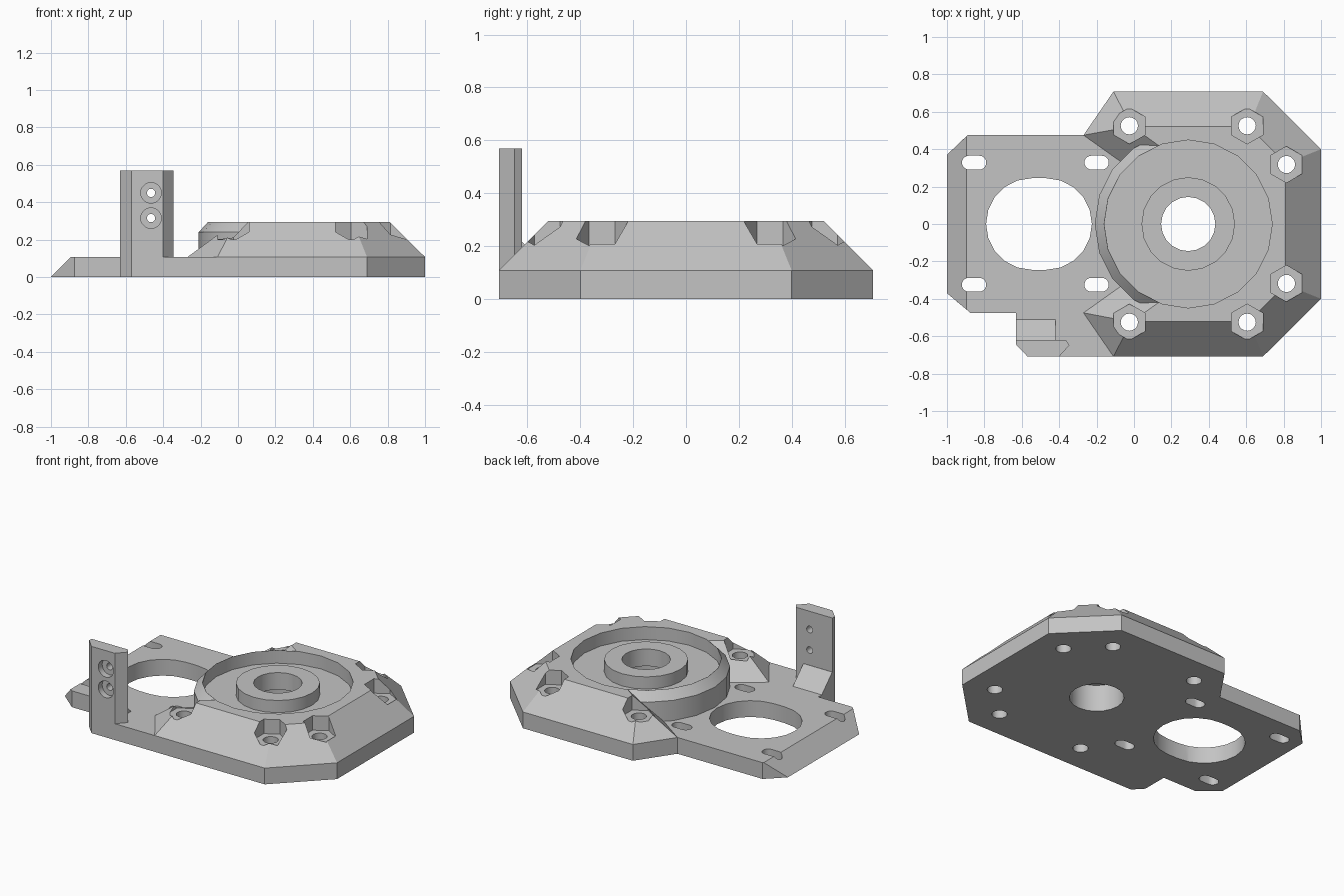
import bpy, bmesh, math

if "Cube" in bpy.data.objects:
    bpy.data.objects.remove(bpy.data.objects["Cube"], do_unlink=True)

grey = bpy.data.materials.new("plain grey")
grey.use_nodes = True
grey.diffuse_color = (0.55, 0.55, 0.55, 1)
grey.node_tree.nodes["Principled BSDF"].inputs["Base Color"].default_value = (0.55, 0.55, 0.55, 1)

PLATE, TOP, FLOOR = 0.107, 0.295, 0.21
CX = 0.29      # bearing seat centre


def loft(name, layers):
    """Closed solid through outlines given as (z, points)."""
    bm = bmesh.new()
    rings = [[bm.verts.new((x, y, z)) for x, y in pts] for z, pts in layers]
    n = len(rings[0])
    for low, high in zip(rings, rings[1:]):
        for i in range(n):
            j = (i + 1) % n
            bm.faces.new((low[i], low[j], high[j], high[i]))
    bm.faces.new(rings[0][::-1])
    bm.faces.new(rings[-1])
    if bm.calc_volume(signed=True) < 0:
        bmesh.ops.reverse_faces(bm, faces=bm.faces)
    me = bpy.data.meshes.new(name)
    bm.to_mesh(me)
    bm.free()
    me.materials.append(grey)
    ob = bpy.data.objects.new(name, me)
    bpy.context.collection.objects.link(ob)
    return ob


def prism(name, pts, z0, z1):
    return loft(name, [(z0, pts), (z1, pts)])


def circle(x, y, r, n=20, turn=0):
    angles = [math.tau * i / n + turn for i in range(n)]
    return [(x + r * math.cos(a), y + r * math.sin(a)) for a in angles]


def slot(x, y, r, slide):
    """Two half circles moved apart along x."""
    pts = []
    for side in (1, -1):
        for i in range(11):
            a = math.pi * (i / 10 - 0.5)
            pts.append((x + side * (slide + r * math.cos(a)), y + side * r * math.sin(a)))
    return pts


def cut(ob, cutters):
    for c in cutters:
        m = ob.modifiers.new("cut", "BOOLEAN")
        m.operation, m.solver, m.object = "DIFFERENCE", "EXACT", c
        c.hide_render = True
    bpy.context.view_layer.update()
    me = bpy.data.meshes.new_from_object(ob.evaluated_get(bpy.context.evaluated_depsgraph_get()))
    ob.modifiers.clear()
    ob.data = me


def mirrored(half):
    return half + [(x, -y) for x, y in reversed(half)]


# Base plate with a sloped left edge
right = [(-0.27, 0.475), (-0.11, 0.708), (0.69, 0.708), (1, 0.4), (1, -0.4), (0.69, -0.708)]
tab = [(-0.57, -0.708), (-0.63, -0.645), (-0.63, -0.475), (-0.875, -0.475)]
rest = [(-0.89, 0.475)] + right + tab
base_plate = loft("base_plate", [
    (0, rest + [(-1, -0.37), (-1, 0.37)]),
    (PLATE, rest + [(-0.895, -0.458), (-0.895, 0.47)])])

# Sloped housing; its left end is removed by the notch below
housing = loft("sloped_housing", [
    (PLATE, mirrored([(-0.27, 0.475), (-0.11, 0.708), (0.69, 0.708), (1, 0.4)])),
    (TOP, mirrored([(-0.02, 0.515), (-0.012, 0.52), (0.614, 0.52), (0.81, 0.324)]))])

# Bearing seat: chamfered wall, recessed floor and raised collar
seat = loft("bearing_seat", [(PLATE, circle(CX, 0, 0.5)), (0.24, circle(CX, 0, 0.5)),
                             (TOP, circle(CX, 0, 0.45))])
collar = prism("bearing_collar", circle(CX, 0, 0.25), FLOOR, 0.29)

# Switch bracket and its sloped brace
bracket = prism("switch_bracket", [(-0.63, -0.645), (-0.57, -0.708), (-0.4, -0.708),
                                   (-0.345, -0.648), (-0.365, -0.62), (-0.63, -0.62)], PLATE, 0.57)
brace = loft("bracket_brace", [
    (PLATE, [(-0.63, -0.62), (-0.42, -0.62), (-0.42, -0.51), (-0.63, -0.51)]),
    (0.215, [(-0.63, -0.62), (-0.42, -0.62), (-0.42, -0.619), (-0.63, -0.619)])])


# Cutters
def notch_outline(z):
    """Triangle pointing at the seat, widening upwards at 45 degrees."""
    c = 0.2305 + z - PLATE
    y = (c + 0.58 * 0.6) / 0.815
    return [(-0.6, y), (-0.6, -y), (c / 0.58, 0)]


notch = loft("notch", [(z, notch_outline(z)) for z in (0.05, 0.4)])
pocket_through = prism("pocket_through", circle(CX, 0, 0.45), -0.1, 0.5)
pocket = prism("pocket", circle(CX, 0, 0.449), FLOOR, 0.5)
shaft = loft("shaft_hole", [(-0.1, circle(CX, 0, 0.163)), (0.177, circle(CX, 0, 0.163)),
                            (0.178, circle(CX, 0, 0.145)), (0.5, circle(CX, 0, 0.145))])
motor = prism("motor_opening", slot(-0.508, 0, 0.245, 0.038), -0.1, 0.5)
slots = [prism("motor_slot", slot(x, y, 0.037, 0.028), -0.1, 0.5)
         for x in (-0.855, -0.2) for y in (-0.325, 0.328)]
bolts, nuts = [], []
for x, y in ((-0.025, 0.525), (0.605, 0.525), (0.815, 0.318)):
    for s in (1, -1):
        bolts.append(prism("bolt_hole", circle(x, s * y, 0.046), -0.1, 0.5))
        nuts.append(prism("nut_pocket", circle(x, s * y, 0.097, 6, math.pi / 6), 0.2, 0.5))
screws = []
for z in (0.315, 0.45):
    for r, depth in ((0.022, 0.3), (0.055, 0.04)):
        c = prism("screw_hole", circle(0, 0, r), -depth, 0.1)
        c.rotation_euler.x = math.pi / 2
        c.location = (-0.465, -0.708, z)
        screws.append(c)

cut(base_plate, [shaft, motor] + slots + bolts)
cut(housing, [notch, pocket_through] + bolts + nuts)
cut(seat, [pocket, shaft])
cut(collar, [shaft])
cut(bracket, screws)

for c in [notch, pocket_through, pocket, shaft, motor] + slots + bolts + nuts + screws:
    bpy.data.objects.remove(c, do_unlink=True)

# Smooth the round walls, keep edges sharp
bpy.ops.object.select_all(action="DESELECT")
for ob in (base_plate, housing, seat, collar, bracket, brace):
    ob.select_set(True)
    bpy.context.view_layer.objects.active = ob
bpy.ops.object.shade_smooth_by_angle(angle=math.radians(25))
